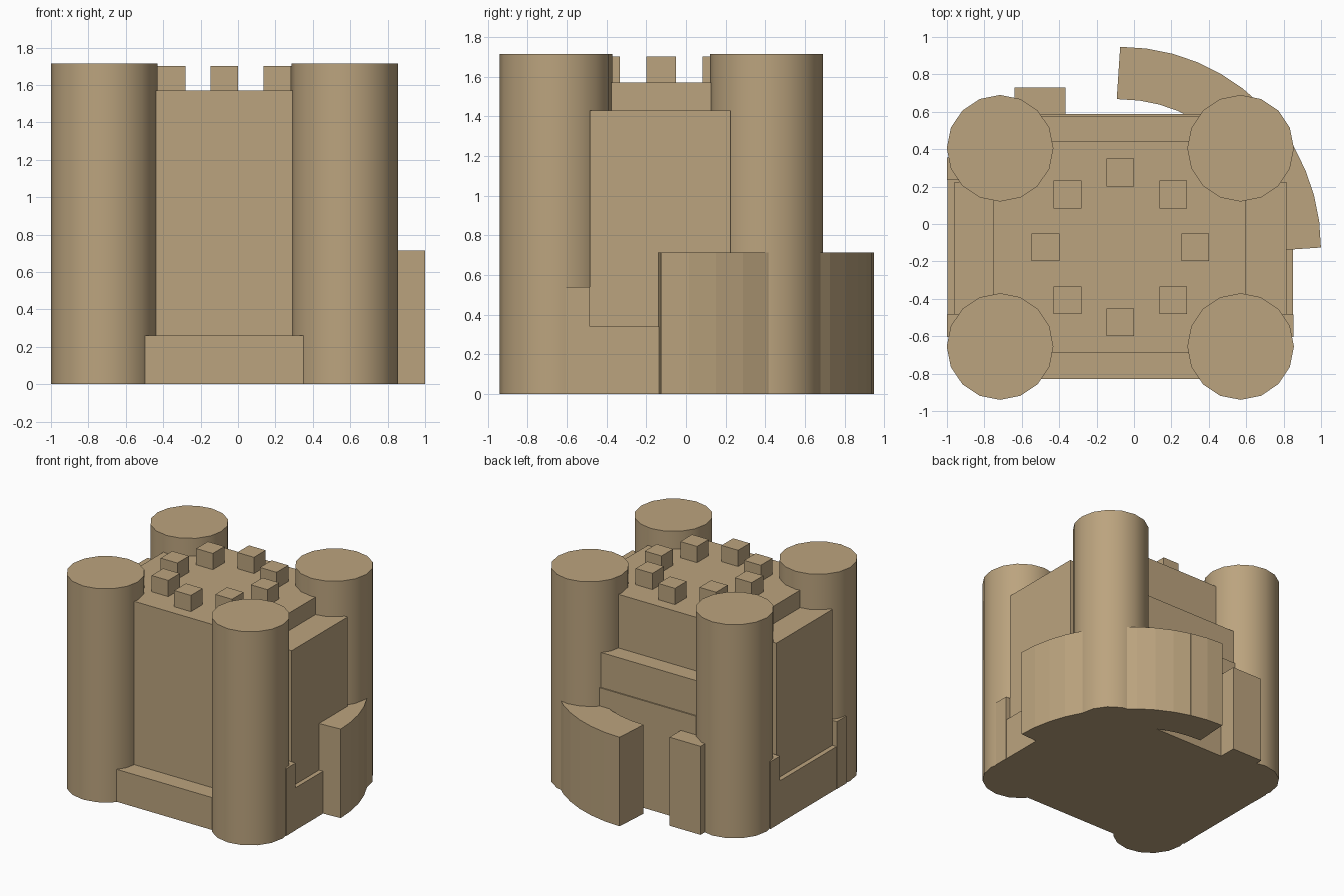
import bpy, math

if "Cube" in bpy.data.objects:
    bpy.data.objects.remove(bpy.data.objects["Cube"])

CX, CY = -0.073, -0.125          # centre of the keep
mat = bpy.data.materials.new("sandstone")
mat.diffuse_color = (0.50, 0.37, 0.21, 1)
mat.use_nodes = True
mat.node_tree.nodes["Principled BSDF"].inputs["Base Color"].default_value = mat.diffuse_color


def finish(ob, name):
    ob.name = name
    ob.data.materials.append(mat)
    return ob


def box(name, x0, x1, y0, y1, z0, z1):
    bpy.ops.mesh.primitive_cube_add(size=1, location=((x0 + x1) / 2, (y0 + y1) / 2, (z0 + z1) / 2))
    ob = bpy.context.object
    ob.scale = (x1 - x0, y1 - y0, z1 - z0)
    bpy.ops.object.transform_apply(location=False, rotation=False, scale=True)
    return finish(ob, name)


# Central keep and the stepped slabs on its sides
box("keep", -0.75, 0.60, -0.69, 0.44, 0, 1.57)
box("side_walls", -0.96, 0.815, -0.485, 0.225, 0, 1.43)
box("side_base", -0.998, 0.85, -0.59, 0.34, 0, 0.34)
for s in (-1, 1):
    y = CY + s * 0.42
    box("side_post", -1.0, 0.852, y - 0.06, y + 0.06, 0, 0.54)
box("front_base", -0.50, 0.355, -0.83, -0.6, 0, 0.26)
box("back_wall", -0.50, 0.355, 0.3, 0.577, 0, 1.14)
box("back_base", -0.50, 0.355, 0.3, 0.587, 0, 0.86)
box("back_buttress", -0.64, -0.365, 0.44, 0.73, 0, 0.71)

# Four corner towers
for sx in (-1, 1):
    for sy in (-1, 1):
        bpy.ops.mesh.primitive_cylinder_add(
            vertices=16, radius=0.285, depth=1.714,
            location=(CX + sx * 0.643, CY + sy * 0.53, 0.857))
        finish(bpy.context.object, "corner_tower")
        bpy.ops.object.shade_smooth_by_angle(angle=math.radians(40))

# Ring of merlons on the roof
for i in range(8):
    a = i * math.pi / 4
    x, y = CX + 0.4 * math.cos(a), CY + 0.4 * math.sin(a)
    box("merlon", x - 0.074, x + 0.074, y - 0.074, y + 0.074, 1.5, 1.70)

# Curved outer wall made of rotated blocks around the back right corner
for i in range(12):
    a = math.radians(3.75 + 7.5 * i)
    ob = box("curved_wall_block", -0.14, 0.14, -0.071, 0.071, 0, 0.714)
    ob.location.x = CX + 0.93 * math.cos(a)
    ob.location.y = CY + 0.93 * math.sin(a)
    ob.rotation_euler.z = a
